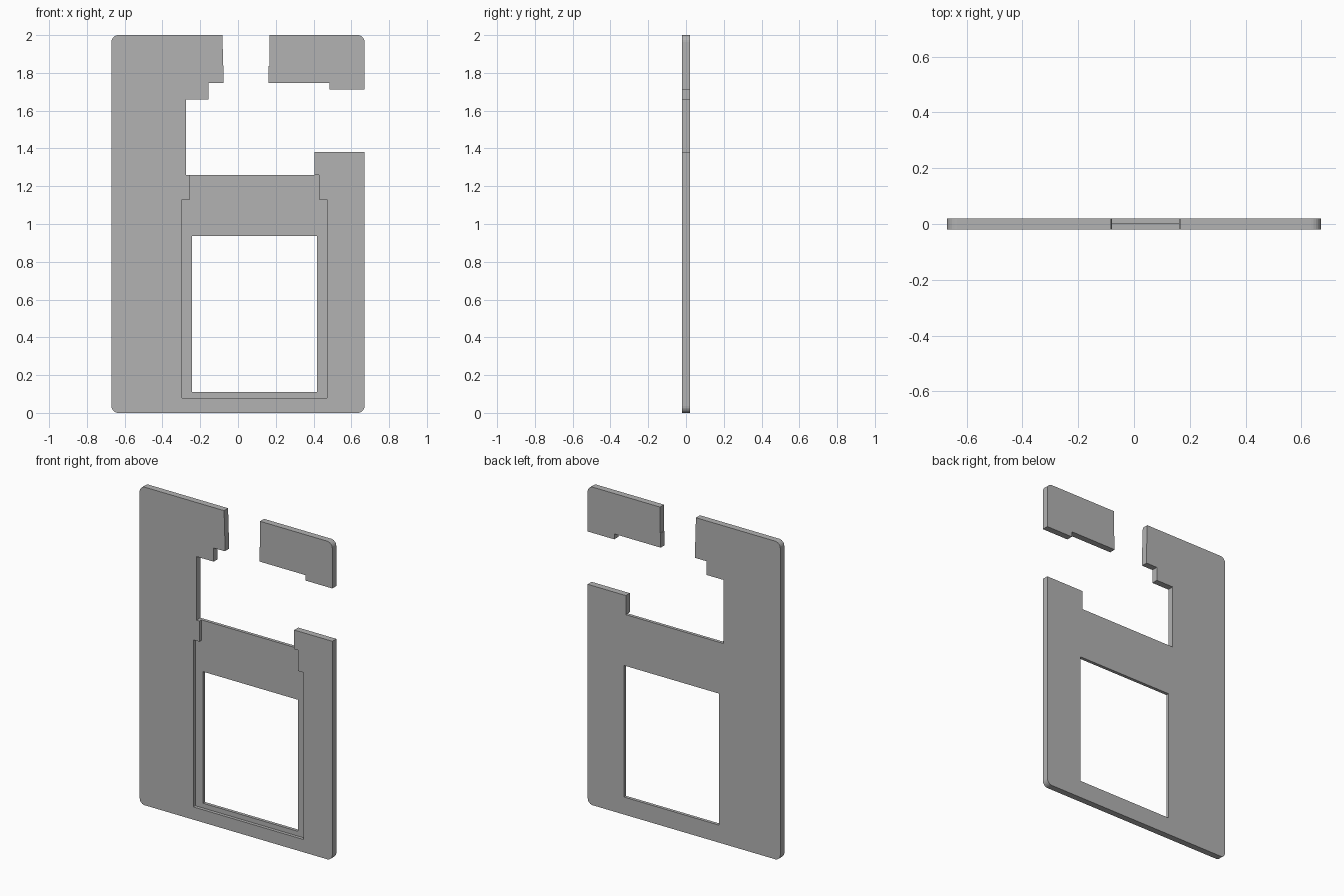
import bpy
import bmesh
from math import cos, sin, pi

cube = bpy.data.objects.get("Cube")
if cube:
    bpy.data.objects.remove(cube)

HALF_W, TOP, HALF_T, RADIUS = 0.67, 2.0, 0.02, 0.036

grey = bpy.data.materials.new("plain_grey")
grey.use_nodes = True
colour = (0.45, 0.45, 0.45, 1)
grey.diffuse_color = colour
grey.node_tree.nodes["Principled BSDF"].inputs["Base Color"].default_value = colour


def corner(sx, top, start):
    """Rounded outer corner, running counter-clockwise from the start angle."""
    cx = sx * (HALF_W - RADIUS)
    cz = TOP - RADIUS if top else RADIUS
    angles = [start + pi / 2 * i / 6 for i in range(7)]
    return [(cx + RADIUS * cos(a), cz + RADIUS * sin(a)) for a in angles]


def slab(name, profile, y0=-HALF_T, y1=HALF_T):
    """Extrude an x-z profile through the thickness."""
    bm = bmesh.new()
    face = bm.faces.new([bm.verts.new((x, y0, z)) for x, z in profile])
    result = bmesh.ops.extrude_face_region(bm, geom=[face])
    moved = [v for v in result["geom"] if isinstance(v, bmesh.types.BMVert)]
    bmesh.ops.translate(bm, verts=moved, vec=(0, y1 - y0, 0))
    bmesh.ops.recalc_face_normals(bm, faces=bm.faces)
    mesh = bpy.data.meshes.new(name)
    bm.to_mesh(mesh)
    bm.free()
    mesh.materials.append(grey)
    obj = bpy.data.objects.new(name, mesh)
    bpy.context.collection.objects.link(obj)
    return obj


def cut(target, cutter):
    """Subtract the cutter, keep the result and discard the cutter."""
    mod = target.modifiers.new("cut", "BOOLEAN")
    mod.operation = "DIFFERENCE"
    mod.solver = "EXACT"
    mod.object = cutter
    cutter.hide_render = True
    bpy.context.view_layer.update()
    graph = bpy.context.evaluated_depsgraph_get()
    mesh = bpy.data.meshes.new_from_object(target.evaluated_get(graph))
    target.modifiers.clear()
    target.data = mesh
    bpy.data.objects.remove(cutter)


# Main plate, with the stepped opening on its right-hand edge
main_plate = slab("main_plate", [
    *corner(-1, True, pi / 2), *corner(-1, False, pi), *corner(1, False, -pi / 2),
    (HALF_W, 1.38), (0.405, 1.38), (0.405, 1.26), (-0.275, 1.26), (-0.275, 1.66),
    (-0.155, 1.66), (-0.155, 1.746), (-0.078, 1.746), (-0.078, 1.836), (-0.083, TOP),
])

# Shallow stepped recess in the front, open towards the top
cut(main_plate, slab("recess_cutter", [
    (-0.297, 0.08), (0.47, 0.08), (0.47, 1.13), (0.43, 1.13), (0.43, 1.26),
    (0.405, 1.26), (0.405, 1.3), (-0.255, 1.3), (-0.255, 1.13), (-0.297, 1.13),
], -0.1, 0))

# Window through the recess floor
cut(main_plate, slab("window_cutter", [
    (-0.243, 0.11), (0.418, 0.11), (0.418, 0.937), (-0.243, 0.937),
], -0.1, 0.1))

# Separate upper plate
slab("upper_plate", [
    *corner(1, True, 0), (0.167, TOP), (0.167, 1.836), (0.162, 1.836),
    (0.162, 1.746), (0.485, 1.746), (0.485, 1.712), (HALF_W, 1.712),
])
